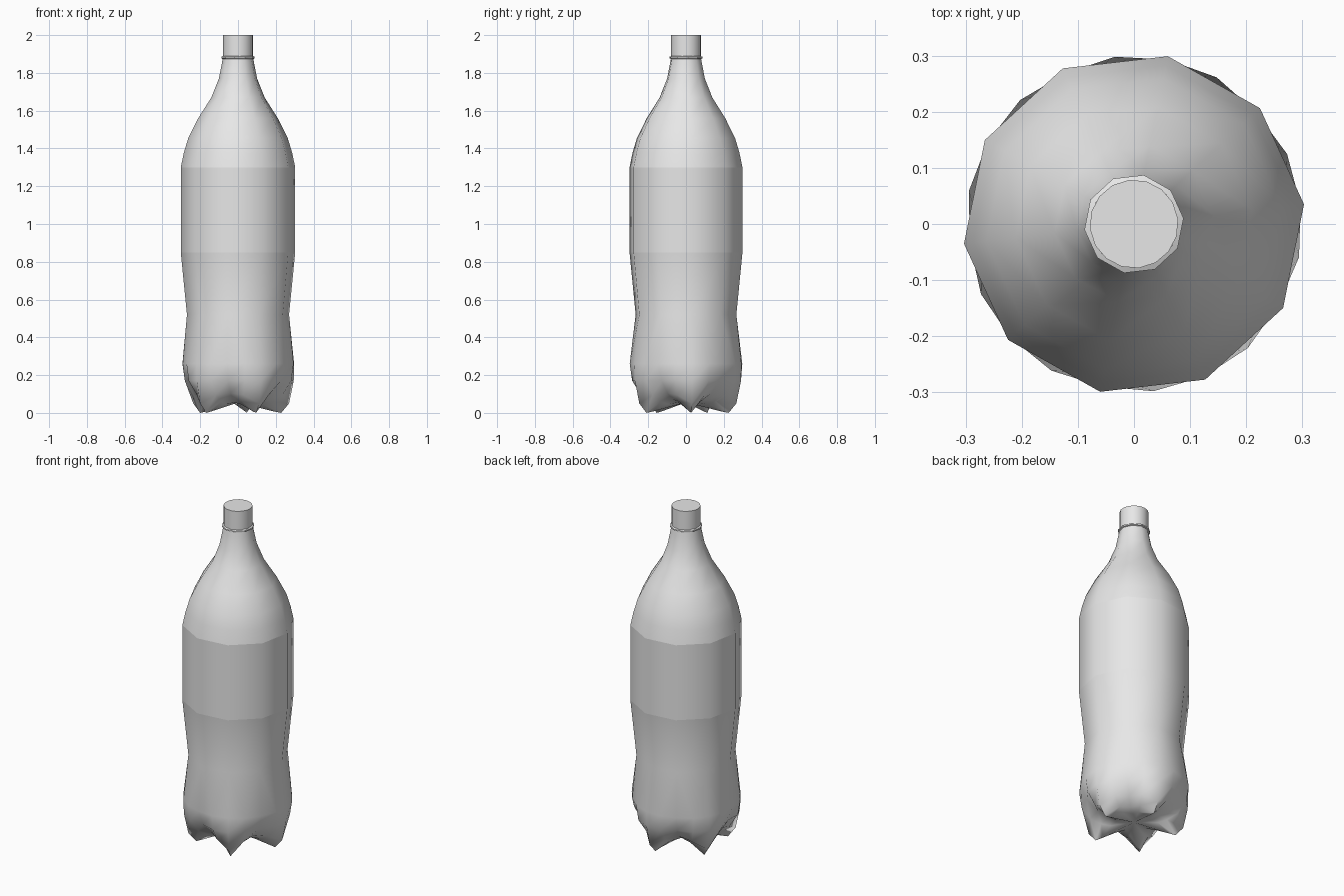
import bpy
import bmesh
from math import cos, sin, pi, radians

cube = bpy.data.objects.get("Cube")
if cube:
    bpy.data.objects.remove(cube, do_unlink=True)

SIDES = 10
FEET = 5
TURN = radians(6.6)

plastic = bpy.data.materials.new("pale_grey_plastic")
plastic.use_nodes = True
colour = (0.8, 0.8, 0.8, 1)
plastic.diffuse_color = colour
plastic.node_tree.nodes["Principled BSDF"].inputs["Base Color"].default_value = colour


def point(bm, r, z, angle):
    return bm.verts.new((r * cos(angle + TURN), r * sin(angle + TURN), z))


def ring(bm, r, z, n=SIDES):
    return [point(bm, r, z, 2 * pi * i / n) for i in range(n)]


def bridge(bm, low, high):
    n = len(low)
    for i in range(n):
        j = (i + 1) % n
        bm.faces.new((low[i], low[j], high[j], high[i]))


def finish(bm, name, angle=60):
    bmesh.ops.recalc_face_normals(bm, faces=bm.faces)
    mesh = bpy.data.meshes.new(name)
    bm.to_mesh(mesh)
    bm.free()
    ob = bpy.data.objects.new(name, mesh)
    bpy.context.collection.objects.link(ob)
    mesh.materials.append(plastic)
    bpy.ops.object.select_all(action='DESELECT')
    ob.select_set(True)
    bpy.context.view_layer.objects.active = ob
    bpy.ops.object.shade_smooth_by_angle(angle=radians(angle))
    return ob


def lathe(name, profile, n=SIDES, cap=False, angle=60):
    bm = bmesh.new()
    rings = [ring(bm, r, z, n) for r, z in profile]
    for low, high in zip(rings, rings[1:]):
        bridge(bm, low, high)
    if cap:
        bm.faces.new(rings[-1])
    return finish(bm, name, angle)


# Neck, shoulder and label band
lathe("shoulder", [(0.305, 1.3), (0.288, 1.38), (0.265, 1.455), (0.212, 1.56),
                   (0.142, 1.67), (0.102, 1.77), (0.086, 1.85), (0.08, 1.885)])
lathe("label_band", [(0.305, 0.85), (0.305, 1.3)])
lathe("neck_collar", [(0.078, 1.872), (0.089, 1.877), (0.089, 1.885), (0.078, 1.89)], angle=30)
lathe("cap", [(0.079, 1.87), (0.079, 2.0)], n=16, cap=True, angle=40)

# Lower body: radius and height along a foot, its flank and the valley
foot = [(0.19, 0.008), (0.23, 0.0), (0.272, 0.05), (0.297, 0.17), (0.299, 0.26)]
flank = [(0.13, 0.045), (0.18, 0.06), (0.24, 0.095), (0.287, 0.17), (0.3, 0.26)]
valley = [(0.09, 0.055), (0.14, 0.07), (0.2, 0.105), (0.262, 0.17), (0.295, 0.26)]
columns = [foot, flank, valley, flank] * FEET

bm = bmesh.new()
step = 2 * pi / len(columns)
rings = [[point(bm, *col[k], i * step) for i, col in enumerate(columns)]
         for k in range(len(foot))]
centre = bm.verts.new((0, 0, 0.055))
for i, v in enumerate(rings[0]):
    bm.faces.new((centre, rings[0][(i + 1) % len(columns)], v))
for low, high in zip(rings, rings[1:]):
    bridge(bm, low, high)

# Waist, halving the side count above the feet
waist = ring(bm, 0.272, 0.52)
top = rings[-1]
for i in range(SIDES):
    a, b, c = top[2 * i], top[2 * i + 1], top[(2 * i + 2) % len(top)]
    u, w = waist[i], waist[(i + 1) % SIDES]
    bm.faces.new((a, b, u))
    bm.faces.new((b, w, u))
    bm.faces.new((b, c, w))
bridge(bm, waist, ring(bm, 0.305, 0.85))
finish(bm, "lower_body", 75)
